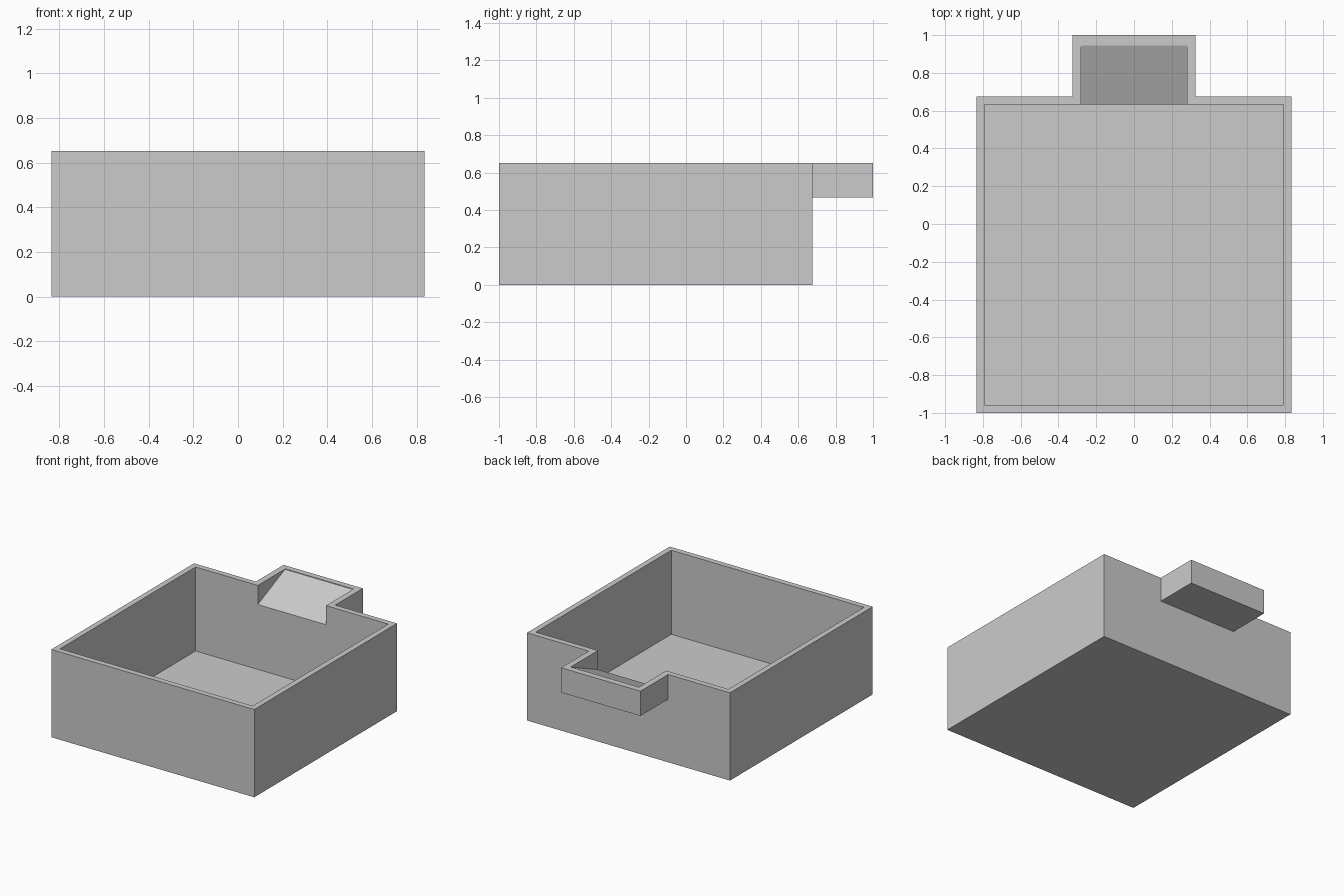
import bpy
import bmesh

if "Cube" in bpy.data.objects:
    bpy.data.objects.remove(bpy.data.objects["Cube"], do_unlink=True)

HALF_W, TOP = 0.834, 0.652
WALL, FLOOR = 0.042, 0.028
FRONT, BACK, TIP = -1.0, 0.675, 1.0
LIP_W, LIP_BASE = 0.326, 0.468

grey = bpy.data.materials.new("plain_grey")
grey.use_nodes = True
grey.diffuse_color = (0.6, 0.6, 0.6, 1)
grey.node_tree.nodes["Principled BSDF"].inputs["Base Color"].default_value = (0.6, 0.6, 0.6, 1)


def prism(name, profile, half_width):
    """Extrude a (y, z) profile symmetrically along x."""
    bm = bmesh.new()
    face = bm.faces.new([bm.verts.new((-half_width, y, z)) for y, z in profile])
    side = bmesh.ops.extrude_face_region(bm, geom=[face])["geom"]
    verts = [v for v in side if isinstance(v, bmesh.types.BMVert)]
    bmesh.ops.translate(bm, verts=verts, vec=(2 * half_width, 0, 0))
    bmesh.ops.recalc_face_normals(bm, faces=bm.faces)
    mesh = bpy.data.meshes.new(name)
    bm.to_mesh(mesh)
    bm.free()
    mesh.materials.append(grey)
    obj = bpy.data.objects.new(name, mesh)
    bpy.context.collection.objects.link(obj)
    return obj


def block(name, y0, y1, z0, z1, half_width):
    return prism(name, [(y0, z0), (y1, z0), (y1, z1), (y0, z1)], half_width)


def combine(target, tool, operation):
    """Apply a boolean and discard its tool."""
    mod = target.modifiers.new(operation, "BOOLEAN")
    mod.operation, mod.solver, mod.object = operation, "EXACT", tool
    tool.hide_render = True
    bpy.context.view_layer.objects.active = target
    bpy.ops.object.modifier_apply(modifier=mod.name)
    bpy.data.objects.remove(tool, do_unlink=True)


# Solid tray with the spout block on its back
tray = block("tray_with_spout", FRONT, BACK, 0, TOP, HALF_W)
combine(tray, block("spout_block", BACK - WALL / 2, TIP, LIP_BASE, TOP, LIP_W), "UNION")

# Main cavity
inner_back = BACK - WALL
combine(tray, block("cavity", FRONT + WALL, inner_back, FLOOR, TOP + 0.1, HALF_W - WALL), "DIFFERENCE")

# Sloping chute through the back wall, with a tiny ledge below the rim
end, low, high = TIP - 0.044, LIP_BASE + WALL, TOP - 0.004
chute = [(0.5, low), (inner_back, low), (end - 0.01, high), (end, high),
         (end, TOP + 0.1), (0.5, TOP + 0.1)]
combine(tray, prism("chute", chute, LIP_W - 0.046), "DIFFERENCE")
